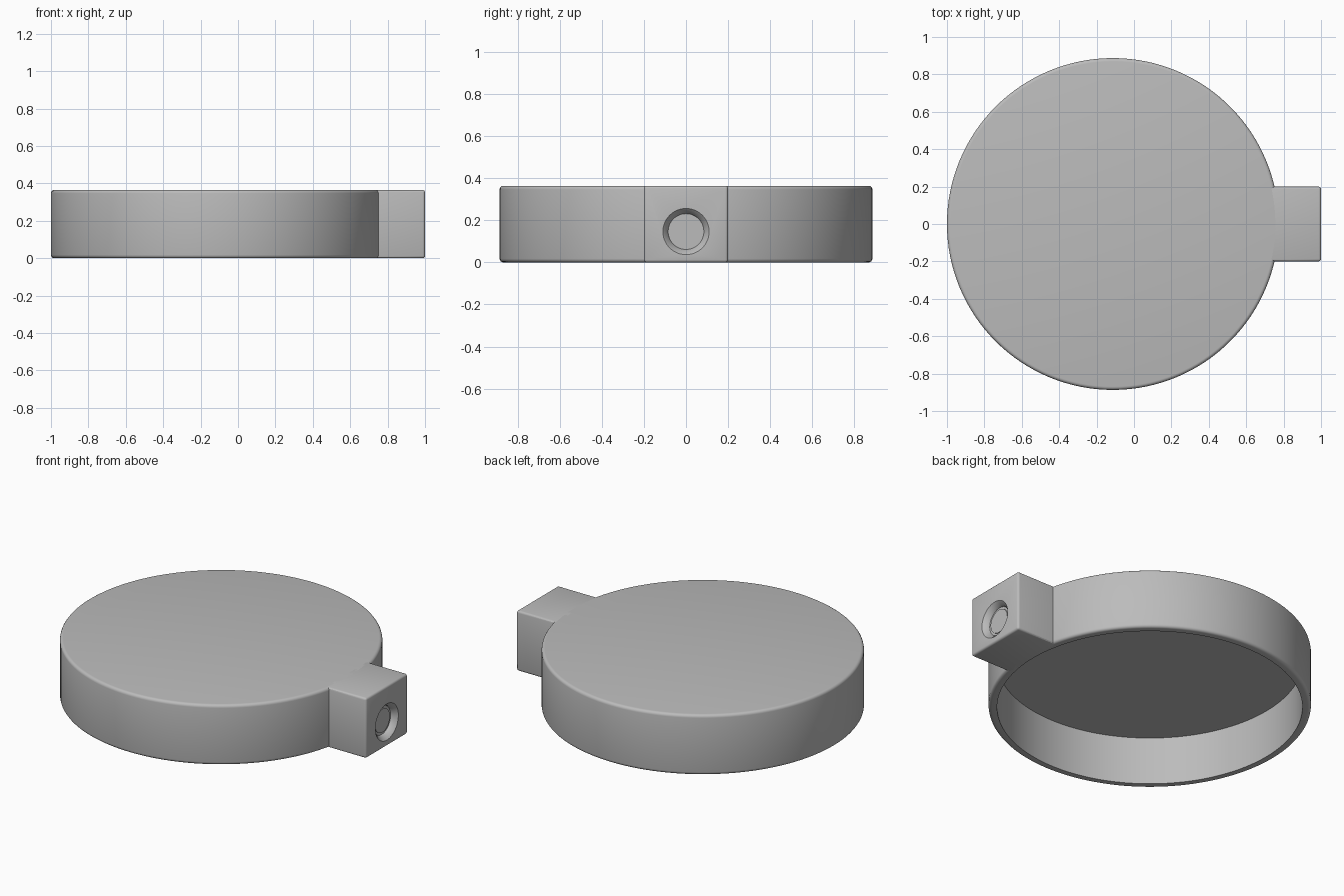
import bpy
import bmesh
import math
from mathutils import Matrix

if "Cube" in bpy.data.objects:
    bpy.data.objects.remove(bpy.data.objects["Cube"], do_unlink=True)

CENTRE_X, RADIUS, HEIGHT = -0.113, 0.887, 0.365
INNER, CEILING, ROUND = 0.84, 0.29, 0.018

grey = bpy.data.materials.new("plain_grey")
grey.use_nodes = True
colour = (0.5, 0.5, 0.5, 1)
grey.diffuse_color = colour
grey.node_tree.nodes["Principled BSDF"].inputs["Base Color"].default_value = colour


def make_object(name, bm):
    bmesh.ops.recalc_face_normals(bm, faces=bm.faces)
    mesh = bpy.data.meshes.new(name)
    bm.to_mesh(mesh)
    bm.free()
    mesh.materials.append(grey)
    obj = bpy.data.objects.new(name, mesh)
    bpy.context.collection.objects.link(obj)
    return obj


def lathe(name, profile, steps, matrix):
    """Spin a radius/height profile round the z axis, then place it."""
    bm = bmesh.new()
    verts = [bm.verts.new((r, 0, z)) for r, z in profile]
    edges = [bm.edges.new(pair) for pair in zip(verts, verts[1:])]
    bmesh.ops.spin(bm, geom=verts + edges, cent=(0, 0, 0), axis=(0, 0, 1),
                   angle=math.tau, steps=steps, use_merge=True)
    bmesh.ops.remove_doubles(bm, verts=bm.verts, dist=1e-5)
    bm.transform(matrix)
    return make_object(name, bm)


def corner(r, z, start):
    """Quarter-circle fillet points round a centre."""
    angles = [math.radians(start + 22.5 * i) for i in range(5)]
    return [(r + ROUND * math.cos(a), z + ROUND * math.sin(a)) for a in angles]


# Round cap, hollow underneath
profile = [(0, CEILING), (INNER, CEILING), (INNER, 0)]
profile += corner(RADIUS - ROUND, ROUND, -90)
profile += corner(RADIUS - ROUND, HEIGHT - ROUND, 0) + [(0, HEIGHT)]
cap = lathe("round_cap", profile, 128, Matrix.Translation((CENTRE_X, 0, 0)))

# Square side block, its inner end buried in the cap wall
bm = bmesh.new()
bmesh.ops.create_cube(bm, size=1)
bm.transform(Matrix.Translation((0.865, 0, HEIGHT / 2)) @ Matrix.Diagonal((0.27, 0.4, HEIGHT, 1)))
outer = [e for e in bm.edges if max(v.co.x for v in e.verts) > 0.9]
bmesh.ops.bevel(bm, geom=outer, offset=0.013, segments=3, profile=0.5, affect='EDGES')
block = make_object("side_block", bm)

# Round socket with a sloping lip and a flat floor
socket = [(0, -0.035), (0.085, -0.035), (0.09, -0.02), (0.11, 0), (0.11, 0.05), (0, 0.05)]
cutter = lathe("socket_cutter", socket, 48,
               Matrix.Translation((1, 0, 0.147)) @ Matrix.Rotation(math.pi / 2, 4, 'Y'))
cutter.hide_render = True
boolean = block.modifiers.new("socket", 'BOOLEAN')
boolean.operation, boolean.object = 'DIFFERENCE', cutter
boolean.solver = 'EXACT'
bpy.context.view_layer.objects.active = block
bpy.ops.object.modifier_apply(modifier="socket")
bpy.data.objects.remove(cutter, do_unlink=True)

# Small round plate on the socket floor
lathe("socket_plate", [(0, 0), (0.071, 0), (0.071, 0.006), (0, 0.006)], 48,
      Matrix.Translation((0.964, 0, 0.147)) @ Matrix.Rotation(math.pi / 2, 4, 'Y'))

# Smooth shading with crisp edges
bpy.ops.object.select_all(action='DESELECT')
for name in ("round_cap", "side_block", "socket_plate"):
    bpy.data.objects[name].select_set(True)
bpy.context.view_layer.objects.active = cap
bpy.ops.object.shade_smooth_by_angle(angle=math.radians(30))
